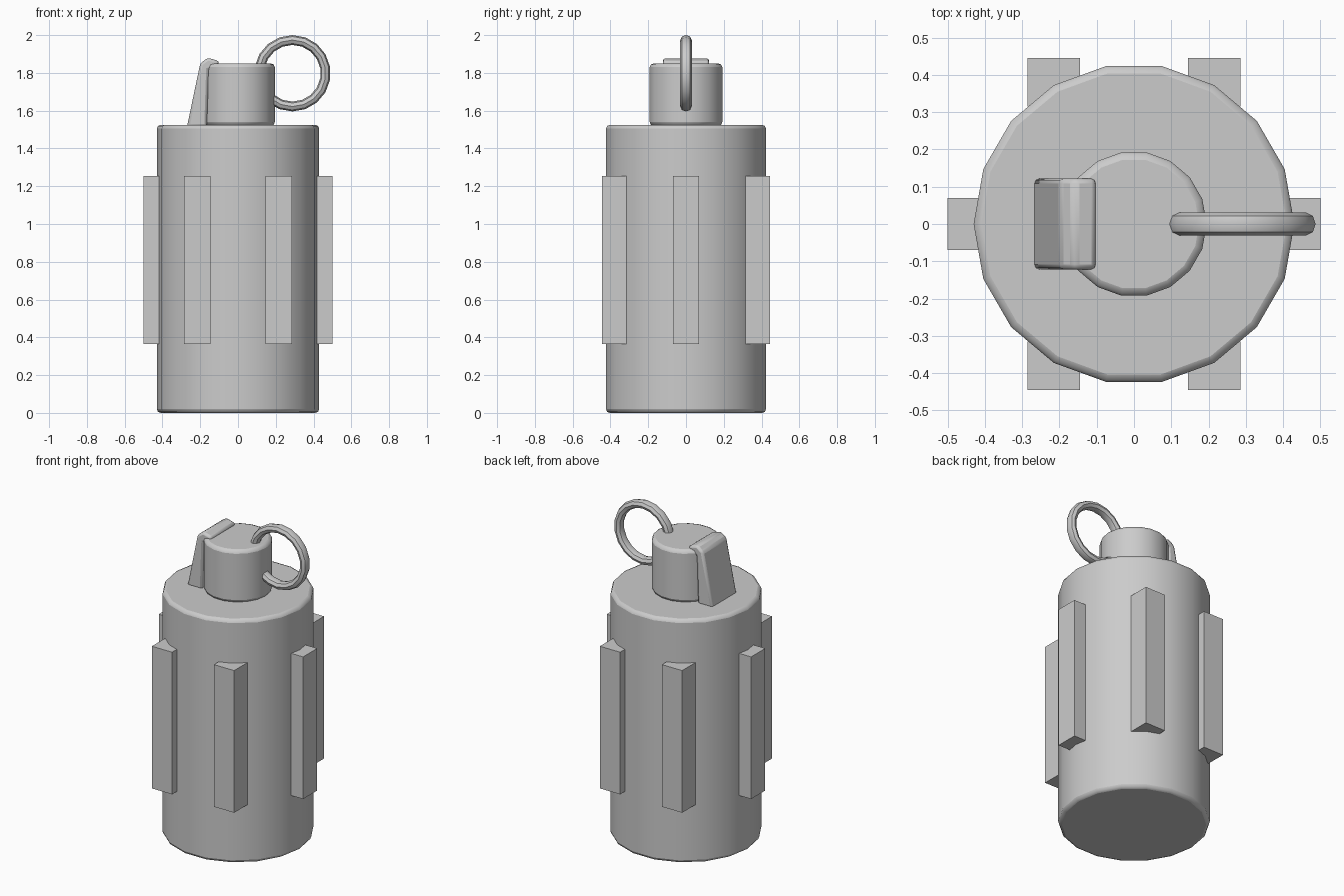
import bpy
import bmesh
import math
from mathutils import Matrix

cube = bpy.data.objects.get("Cube")
if cube:
    bpy.data.objects.remove(cube, do_unlink=True)

GREY = (0.6, 0.6, 0.6, 1)
metal = bpy.data.materials.new("plain_grey")
metal.use_nodes = True
metal.diffuse_color = GREY
metal.node_tree.nodes["Principled BSDF"].inputs["Base Color"].default_value = GREY


def finish(name, bm, bevel=0, smooth=True):
    bmesh.ops.recalc_face_normals(bm, faces=bm.faces)
    mesh = bpy.data.meshes.new(name)
    bm.to_mesh(mesh)
    bm.free()
    mesh.materials.append(metal)
    obj = bpy.data.objects.new(name, mesh)
    bpy.context.collection.objects.link(obj)
    if bevel:
        mod = obj.modifiers.new("rounded_edges", "BEVEL")
        mod.width = bevel
        mod.segments = 2
        mod.limit_method = "ANGLE"
        mod.angle_limit = math.radians(30)
    if smooth:
        bpy.ops.object.select_all(action="DESELECT")
        obj.select_set(True)
        bpy.context.view_layer.objects.active = obj
        bpy.ops.object.shade_smooth_by_angle(angle=math.radians(40))
    return obj


def cylinder(name, radius, low, high, bevel):
    bm = bmesh.new()
    place = Matrix.Translation((0, 0, (low + high) / 2)) @ Matrix.Rotation(math.pi / 2, 4, "Z")
    bmesh.ops.create_cone(bm, cap_ends=True, segments=18, radius1=radius,
                          radius2=radius, depth=high - low, matrix=place)
    return finish(name, bm, bevel)


def box(name, center, size):
    bm = bmesh.new()
    bmesh.ops.create_cube(bm, size=1, matrix=Matrix.Translation(center) @ Matrix.Diagonal((*size, 1)))
    return finish(name, bm, smooth=False)


# Body and cap
cylinder("body", 0.43, 0, 1.525, 0.02)
cylinder("cap", 0.195, 1.52, 1.85, 0.02)

# Six upright blocks around the body
for side, sx in (("left", 1), ("right", -1)):
    box(side + "_block", (sx * 0.43, 0, 0.81), (0.14, 0.14, 0.89))
    for end, sy in (("front", -1), ("back", 1)):
        box(f"{end}_{side}_block", (sx * 0.215, sy * 0.38, 0.81), (0.14, 0.13, 0.89))

# Lever: side profile drawn out along y
profile = [(-0.27, 1.515), (-0.2, 1.85), (-0.16, 1.88), (-0.1, 1.863),
           (-0.105, 1.835), (-0.155, 1.815), (-0.165, 1.515)]
bm = bmesh.new()
face = bm.faces.new([bm.verts.new((x, -0.122, z)) for x, z in profile])
extruded = bmesh.ops.extrude_face_region(bm, geom=[face])["geom"]
bmesh.ops.translate(bm, vec=(0, 0.244, 0),
                    verts=[v for v in extruded if isinstance(v, bmesh.types.BMVert)])
finish("lever", bm, 0.014)

# Pull ring
MAJOR, STEPS, SIDES = 0.176, 18, 8
bm = bmesh.new()
loops = []
for i in range(STEPS):
    a = math.tau * i / STEPS + math.pi / 2
    loop = []
    for j in range(SIDES):
        b = math.tau * j / SIDES
        r = MAJOR + 0.026 * math.cos(b)
        loop.append(bm.verts.new((0.288 + r * math.cos(a), 0.031 * math.sin(b),
                                  1.798 + r * math.sin(a))))
    loops.append(loop)
for i in range(STEPS):
    p, q = loops[i], loops[(i + 1) % STEPS]
    for j in range(SIDES):
        k = (j + 1) % SIDES
        bm.faces.new((p[j], q[j], q[k], p[k]))
finish("pull_ring", bm)
